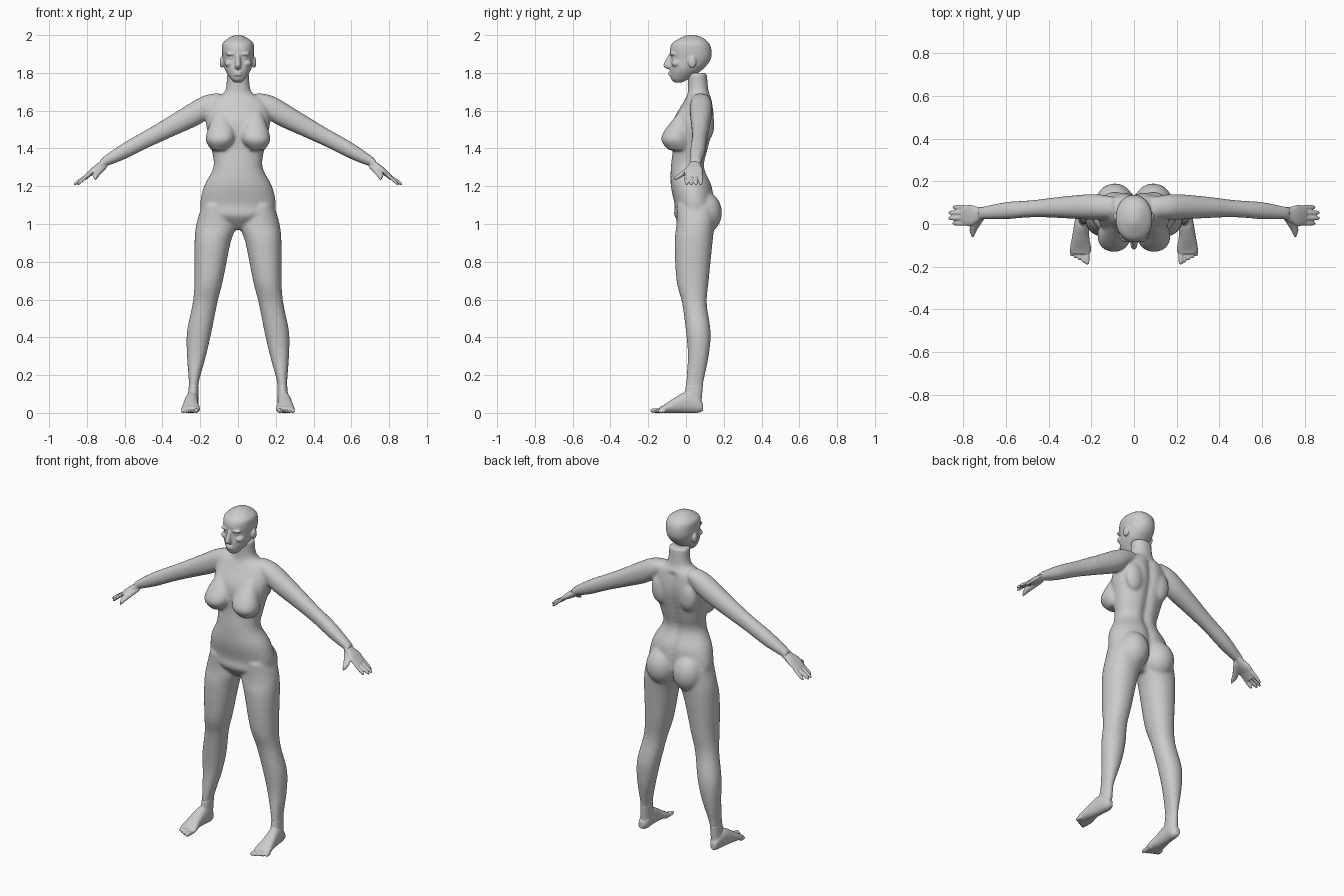
import bpy
import bmesh
from math import cos, sin, pi, exp, copysign
from mathutils import Matrix, Vector

cube = bpy.data.objects.get("Cube")
if cube:
    bpy.data.objects.remove(cube, do_unlink=True)

grey = bpy.data.materials.new("plain grey")
grey.use_nodes = True
colour = (0.6, 0.6, 0.6, 1)
grey.diffuse_color = colour
grey.node_tree.nodes["Principled BSDF"].inputs["Base Color"].default_value = colour

BOTH = (1, -1)
CENTRE = (1,)


def spline(rows, steps=4):
    """Smooth curve through the section rows."""
    padded = [rows[0], *rows, rows[-1]]
    result = []
    for before, start, end, after in zip(padded, padded[1:], padded[2:], padded[3:]):
        for step in range(steps):
            t = step / steps
            row = []
            for a, b, c, d in zip(before, start, end, after):
                slope_in, slope_out = (c - a) / 2, (d - b) / 2
                bend = 3 * (c - b) - 2 * slope_in - slope_out
                twist = 2 * (b - c) + slope_in + slope_out
                row.append(b + t * (slope_in + t * (bend + t * twist)))
            result.append(row)
    return result + [rows[-1]]


def loft(bm, axis, rows, sides=BOTH, power=0.92, segments=48):
    """Skin rounded sections along an axis; each row is a position and two extents."""
    across, along = [other for other in range(3) if other != axis]
    sections = spline(rows)
    made = []
    for side in sides:
        rings = []
        for position, across_min, across_max, along_min, along_max in sections:
            ring = []
            for segment in range(segments):
                angle = 2 * pi * segment / segments
                c, s = cos(angle), sin(angle)
                c, s = copysign(abs(c) ** power, c), copysign(abs(s) ** power, s)
                point = Vector()
                point[axis] = position
                point[across] = (across_min + across_max + c * (across_max - across_min)) / 2
                point[along] = (along_min + along_max + s * (along_max - along_min)) / 2
                point.x *= side
                ring.append(bm.verts.new(point))
            rings.append(ring)
            made.extend(ring)
        for low, high in zip(rings, rings[1:]):
            for segment in range(segments):
                following = (segment + 1) % segments
                bm.faces.new((low[segment], low[following], high[following], high[segment]))
        bm.faces.new(rings[0])
        bm.faces.new(rings[-1])
    return made


def centred(rows):
    """Turn rows of height, half width, front and back into symmetric extents."""
    return [(height, -half, half, front, back) for height, half, front, back in rows]


def finger_or_toe(bm, axis, base, tip, radius):
    """Straight round rod with a blunt tip."""
    rows = []
    for along, fullness in ((0, 1), (0.7, 1), (0.9, 0.8), (1, 0.4)):
        centre = Vector(base).lerp(Vector(tip), along)
        size = radius * fullness
        row = [centre[axis]]
        for other in range(3):
            if other != axis:
                row += [centre[other] - size, centre[other] + size]
        rows.append(row)
    loft(bm, axis, rows, segments=16)


def blob(bm, centre, radii, sides=BOTH):
    """Ellipsoid mass, repeated on each side."""
    for side in sides:
        place = Matrix.Translation((centre[0] * side, centre[1], centre[2]))
        bmesh.ops.create_uvsphere(bm, u_segments=32, v_segments=20, radius=1,
                                  matrix=place @ Matrix.Diagonal((*radii, 1)))


def finish(bm, name, voxel, smoothing):
    """Fuse the overlapping masses into one smooth skin."""
    bmesh.ops.recalc_face_normals(bm, faces=bm.faces)
    mesh = bpy.data.meshes.new(name)
    bm.to_mesh(mesh)
    bm.free()
    mesh.materials.append(grey)
    obj = bpy.data.objects.new(name, mesh)
    bpy.context.collection.objects.link(obj)
    fuse = obj.modifiers.new("fuse", 'REMESH')
    fuse.mode = 'VOXEL'
    fuse.voxel_size = voxel
    fuse.use_smooth_shade = True
    soften = obj.modifiers.new("soften", 'SMOOTH')
    soften.factor = 0.5
    soften.iterations = smoothing


# Body: torso and neck, with a groove down the spine
body = bmesh.new()
torso = loft(body, 2, centred([
    (.97, .03, 0, .1), (1.04, .17, -.06, .14), (1.1, .2, -.06, .15),
    (1.2, .18, -.08, .14), (1.3, .13, -.08, .1), (1.4, .14, -.07, .12),
    (1.54, .17, -.07, .15), (1.65, .15, -.01, .14), (1.7, .07, .01, .12),
    (1.8, .06, .01, .11)]), CENTRE)
for vert in torso:
    if vert.co.y > 0.05 and vert.co.z < 1.65:
        vert.co.y -= 0.016 * exp(-(vert.co.x / 0.025) ** 2)

# Chest, shoulder blades and buttocks
loft(body, 2, [(1.6, .06, .12, -.03, .02), (1.5, .02, .16, -.11, .02),
               (1.44, .02, .17, -.13, .02), (1.39, .06, .14, -.09, .02)])
blob(body, centre=(.09, .11, 1.53), radii=(.06, .04, .09))
blob(body, centre=(.09, .1, 1.06), radii=(.09, .09, .11))

# Arms: sections along a drooping line that drifts forward to the wrist
arm = []
for x, depth, height in ((.1, .05, .04), (.19, .06, .07), (.34, .05, .06),
                         (.47, .04, .05), (.6, .04, .045), (.7, .03, .03), (.73, .03, .02)):
    reach = x - 0.2
    y = 0.08 - 0.11 * reach ** 2
    z = 1.6 - 0.53 * reach
    arm.append((x, y - depth, y + depth, z - height, z + height))
loft(body, 0, arm)

# Legs
loft(body, 2, [(1.1, .05, .19, -.05, .15), (1, .01, .22, -.05, .15),
               (.9, .04, .23, -.06, .14), (.7, .08, .23, -.05, .12),
               (.58, .11, .24, -.02, .11), (.43, .14, .27, 0, .13),
               (.3, .17, .27, .01, .12), (.15, .21, .26, 0, .09), (.04, .21, .27, 0, .08)])
finish(body, "body", voxel=0.008, smoothing=8)

# Hands: palm, thumb and four fingers
hands = bmesh.new()
loft(hands, 0, [(.69, .03, .08, 1.31, 1.36), (.73, .01, .08, 1.28, 1.33),
                (.77, -.01, .09, 1.26, 1.3), (.81, 0, .08, 1.23, 1.26)])
loft(hands, 1, [(.04, .69, .74, 1.29, 1.33), (-.02, .73, .77, 1.25, 1.28),
                (-.06, .75, .76, 1.23, 1.25)])
for index, tip in enumerate((.85, .87, .87, .85)):
    y = 0.003 + 0.025 * index
    finger_or_toe(hands, 0, base=(.79, y, 1.26), tip=(tip, y, 1.21), radius=0.011)
finish(hands, "hands", voxel=0.004, smoothing=4)

# Feet: ankle, foot and five toes
feet = bmesh.new()
loft(feet, 2, [(.15, .21, .26, 0, .09), (.03, .21, .27, -.02, .08)])
loft(feet, 1, [(.09, .23, .26, .01, .05), (.06, .21, .27, 0, .09),
               (0, .21, .28, 0, .11), (-.06, .21, .29, 0, .08),
               (-.12, .2, .3, 0, .04), (-.14, .21, .29, 0, .03)])
for index in range(5):
    radius = 0.009 if index else 0.012
    x = 0.22 + 0.018 * index
    finger_or_toe(feet, 1, base=(x, -.11, radius), tip=(x, 0.01 * index - 0.19, radius),
                  radius=radius)
finish(feet, "feet", voxel=0.004, smoothing=4)

# Head: skull and nose
head = bmesh.new()
loft(head, 2, centred([
    (1.75, .02, -.06, -.02), (1.77, .04, -.08, .02), (1.82, .07, -.085, .09),
    (1.87, .08, -.08, .13), (1.92, .085, -.085, .135), (1.96, .08, -.07, .12),
    (1.99, .04, -.02, .08), (2, .01, .01, .04)]), CENTRE)
loft(head, 2, centred([(1.9, .01, -.09, -.05), (1.84, .017, -.12, -.05),
                       (1.82, .01, -.1, -.05)]), CENTRE)

# Lips, chin, brows, cheeks, eyes and ears
for lip in (1.79, 1.802):
    blob(head, centre=(0, -.08, lip), radii=(.022, .014, .007), sides=CENTRE)
blob(head, centre=(0, -.06, 1.77), radii=(.02, .02, .015), sides=CENTRE)
blob(head, centre=(.034, -.068, 1.9), radii=(.03, .018, .01))
blob(head, centre=(.046, -.05, 1.85), radii=(.026, .027, .02))
blob(head, centre=(.035, -.064, 1.878), radii=(.015, .012, .008))
blob(head, centre=(.086, .033, 1.856), radii=(.011, .022, .03))
finish(head, "head", voxel=0.005, smoothing=4)
